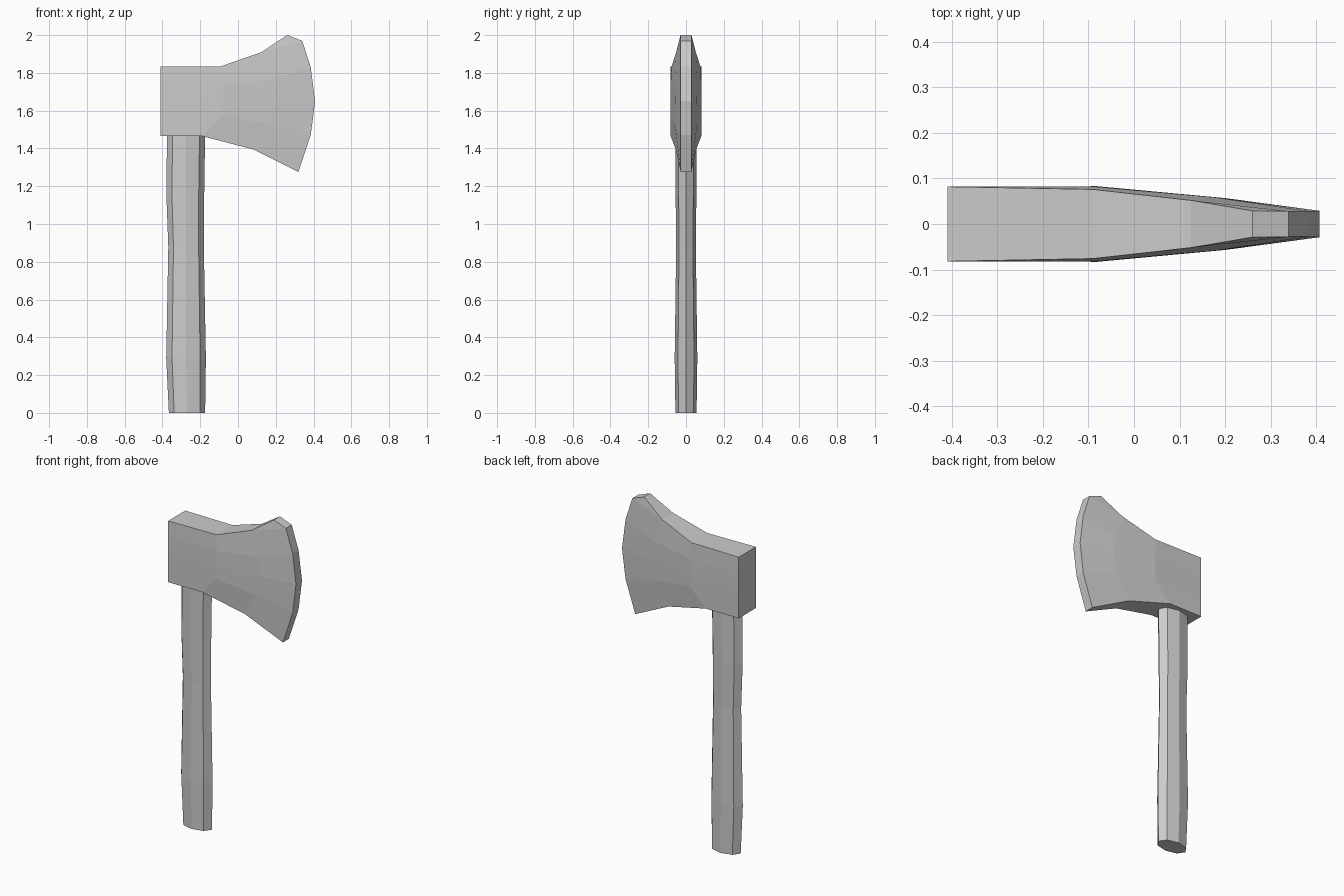
import bpy, bmesh
from math import cos, sin, tau

if "Cube" in bpy.data.objects:
    bpy.data.objects.remove(bpy.data.objects["Cube"])


def finish(bm, name):
    bmesh.ops.remove_doubles(bm, verts=bm.verts[:], dist=1e-5)
    bmesh.ops.recalc_face_normals(bm, faces=bm.faces[:])
    mesh = bpy.data.meshes.new(name)
    bm.to_mesh(mesh)
    bm.free()
    obj = bpy.data.objects.new(name, mesh)
    bpy.context.collection.objects.link(obj)
    return obj


def face(bm, verts):
    # Where a fan shares a corner, skip the repeated vertex
    unique = list(dict.fromkeys(verts))
    if len(unique) > 2:
        bm.faces.new(unique)


# Axe head: columns from poll to cutting edge, each (x, z, half thickness)
# listed from top to bottom; the upper two rows fan out at the blade tip
columns = [
    [(-.41, 1.835, .082)] * 2 + [(-.41, 1.74, .082), (-.41, 1.65, .082),
     (-.41, 1.57, .082), (-.41, 1.465, .082)],
    [(-.09, 1.835, .076)] * 2 + [(-.085, 1.74, .082), (-.08, 1.65, .083),
     (-.085, 1.57, .082), (-.19, 1.465, .081)],
    [(.125, 1.91, .052)] * 2 + [(.175, 1.765, .059), (.20, 1.65, .057),
     (.165, 1.53, .059), (.08, 1.395, .054)],
    [(.26, 2.0, .029), (.34, 1.97, .028), (.385, 1.83, .028),
     (.408, 1.65, .029), (.385, 1.47, .028), (.32, 1.275, .028)],
]

bm = bmesh.new()
cache = {}


def vert(point, side):
    key = (point, side)
    if key not in cache:
        x, z, t = point
        cache[key] = bm.verts.new((x, side * t, z))
    return cache[key]


# Cheeks on both sides
for side in (-1, 1):
    for a, b in zip(columns, columns[1:]):
        for i in range(5):
            face(bm, [vert(p, side) for p in (a[i], b[i], b[i + 1], a[i + 1])])

# Rim strip joining the two cheeks
outline = [c[0] for c in columns] + columns[-1][1:]
outline += [c[-1] for c in reversed(columns[:-1])] + columns[0][-2:0:-1]
outline = list(dict.fromkeys(outline))
for p, q in zip(outline, outline[1:] + outline[:1]):
    face(bm, [vert(p, -1), vert(q, -1), vert(q, 1), vert(p, 1)])
finish(bm, "axe_head")

# Handle: flattened octagon lofted through (z, centre x, radius x, radius y)
sections = [(0, -.27, .096, .056), (.29, -.275, .105, .060),
            (.88, -.275, .094, .052), (1.15, -.279, .100, .055),
            (1.48, -.275, .101, .056)]
bm = bmesh.new()
rings = [[bm.verts.new((cx + rx * cos(tau * i / 8), ry * sin(tau * i / 8), z))
          for i in range(8)] for z, cx, rx, ry in sections]
for a, b in zip(rings, rings[1:]):
    for i in range(8):
        j = (i + 1) % 8
        bm.faces.new((a[i], a[j], b[j], b[i]))
bm.faces.new(rings[0][::-1])
bm.faces.new(rings[-1])
finish(bm, "handle")
